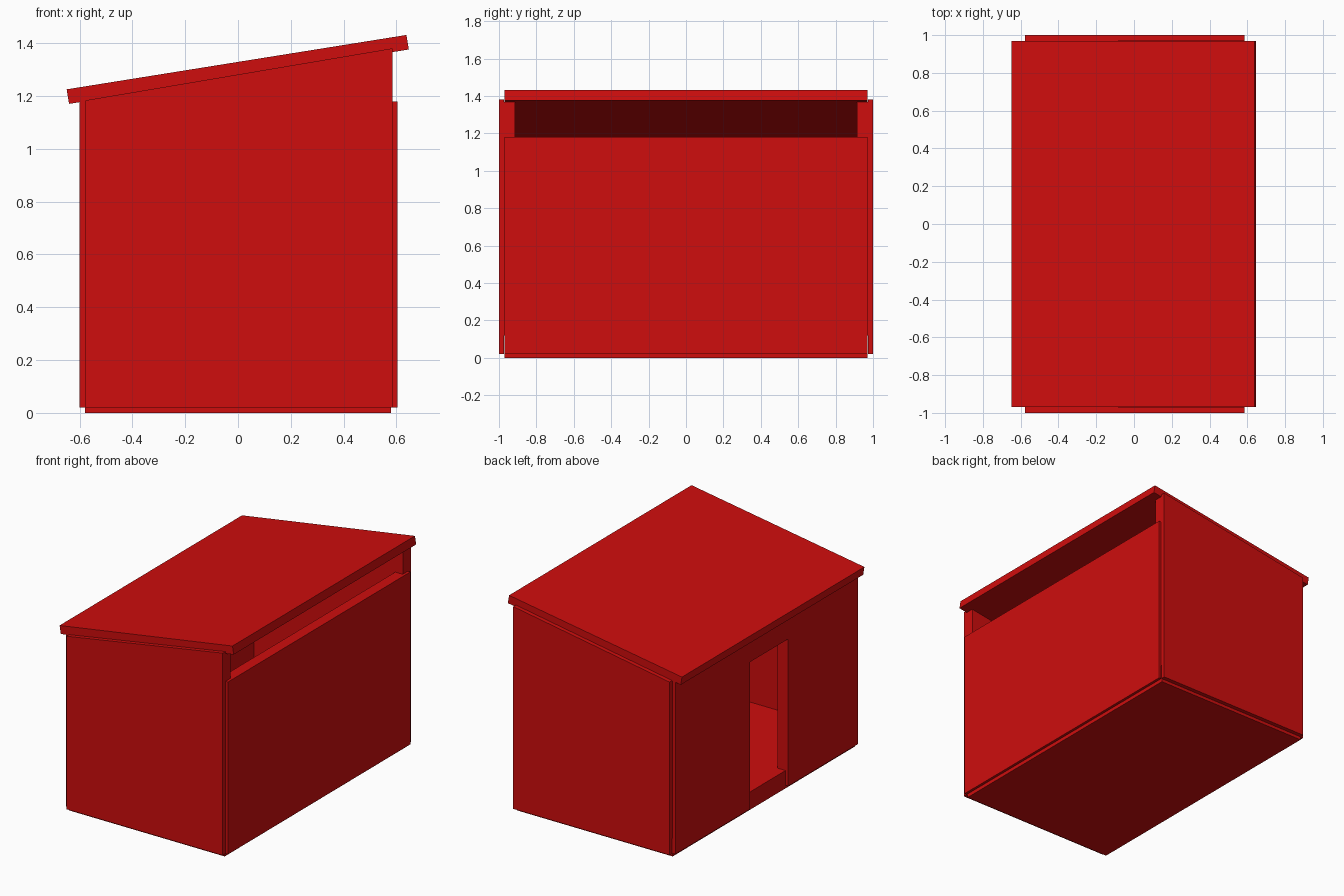
import bpy
import bmesh

cube = bpy.data.objects.get("Cube")
if cube:
    bpy.data.objects.remove(cube, do_unlink=True)

red = bpy.data.materials.new("red paint")
red.use_nodes = True
colour = (0.62, 0.004, 0.004, 1)
red.diffuse_color = colour
red.node_tree.nodes["Principled BSDF"].inputs["Base Color"].default_value = colour


def prism(name, outline, start, end, axis="y"):
    """Extrude an outline along y (points are x, z) or along x (points are y, z)."""
    def place(p, d):
        return (p[0], d, p[1]) if axis == "y" else (d, p[0], p[1])
    bm = bmesh.new()
    near = [bm.verts.new(place(p, start)) for p in outline]
    far = [bm.verts.new(place(p, end)) for p in outline]
    bm.faces.new(near)
    bm.faces.new(far)
    n = len(outline)
    for i in range(n):
        j = (i + 1) % n
        bm.faces.new((near[i], near[j], far[j], far[i]))
    bmesh.ops.recalc_face_normals(bm, faces=bm.faces)
    mesh = bpy.data.meshes.new(name)
    bm.to_mesh(mesh)
    bm.free()
    mesh.materials.append(red)
    obj = bpy.data.objects.new(name, mesh)
    bpy.context.collection.objects.link(obj)
    return obj


def rect(a0, a1, z0, z1):
    return [(a0, z0), (a1, z0), (a1, z1), (a0, z1)]


def underside(x):
    """Height of the roof underside at x."""
    return 1.273 + 0.16 * x


FLOOR, BASE, EAVE = 0.12, 0.02, 1.18
LEFT, RIGHT = -0.577, 0.586
DOOR_Y0, DOOR_Y1, DOOR_TOP = -0.23, 0.175, 1.01

# Floor slab
prism("floor", rect(-0.58, 0.58, 0, FLOOR), -0.97, 0.97)

# Gable walls: outer cladding over an inner frame
for side, label in ((-1, "front"), (1, "back")):
    prism(label + "_cladding",
          [(LEFT, BASE), (RIGHT, BASE), (RIGHT, 1.381), (LEFT, 1.184)],
          side * 0.972, side * 1.0)
    prism(label + "_frame",
          [(LEFT, FLOOR), (RIGHT, FLOOR), (RIGHT, underside(RIGHT)), (LEFT, underside(LEFT))],
          side * 0.915, side * 0.972)

# High side wall, open above the eave height
prism("high_side_cladding", rect(-0.97, 0.97, BASE, EAVE), RIGHT, 0.604, "x")
prism("high_side_frame", rect(-0.915, 0.915, FLOOR, EAVE), 0.53, RIGHT, "x")


# Low side wall with a doorway
def doorway_outline(half, bottom):
    return [(-half, bottom), (DOOR_Y0, bottom), (DOOR_Y0, DOOR_TOP), (DOOR_Y1, DOOR_TOP),
            (DOOR_Y1, bottom), (half, bottom), (half, EAVE), (-half, EAVE)]


prism("low_side_cladding", doorway_outline(0.97, BASE), -0.6, LEFT, "x")
prism("low_side_frame", doorway_outline(0.915, FLOOR), LEFT, -0.52, "x")

# Sloping roof slab with square-cut ends
prism("roof", [(-0.64, underside(-0.64)), (0.647, underside(0.647)),
               (0.638, underside(0.647) + 0.055), (-0.649, underside(-0.64) + 0.055)],
      -0.97, 0.97)
